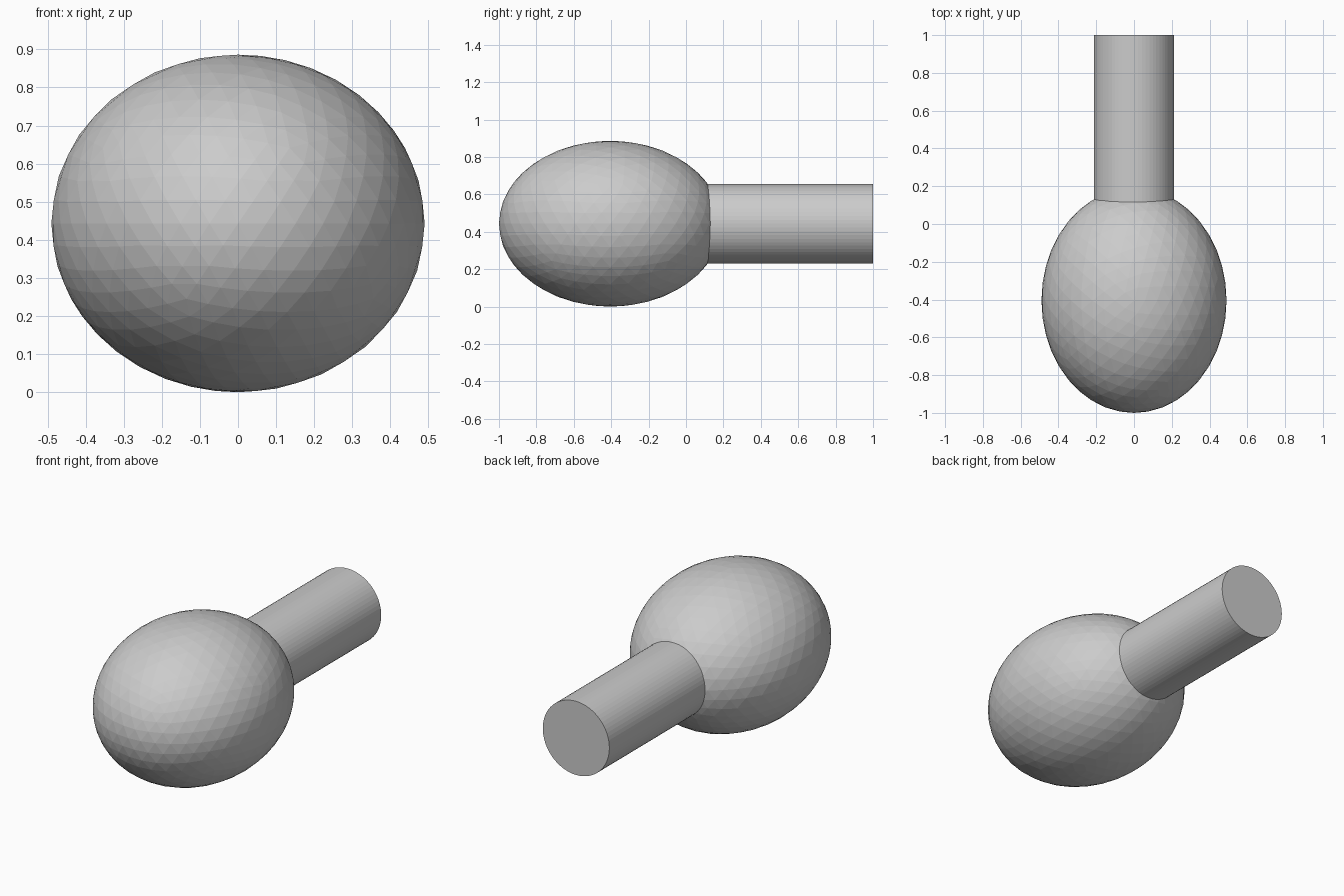
import bpy
from math import pi

if "Cube" in bpy.data.objects:
    bpy.data.objects.remove(bpy.data.objects["Cube"])

AXIS_Z = 0.443

# Faceted egg-shaped head
bpy.ops.mesh.primitive_ico_sphere_add(subdivisions=4, radius=1, location=(0, -0.405, AXIS_Z))
head = bpy.context.object
head.name = "rounded_head"
head.scale = (0.49, 0.595, 0.443)
bpy.ops.object.transform_apply(location=False, rotation=False, scale=True)

# Straight stem, starting inside the head and ending in a flat cap
start, end = -0.1, 1.0
bpy.ops.mesh.primitive_cylinder_add(vertices=64, radius=0.212, depth=end - start,
                                    location=(0, (start + end) / 2, AXIS_Z),
                                    rotation=(pi / 2, 0, 0))
bpy.context.object.name = "stem"
